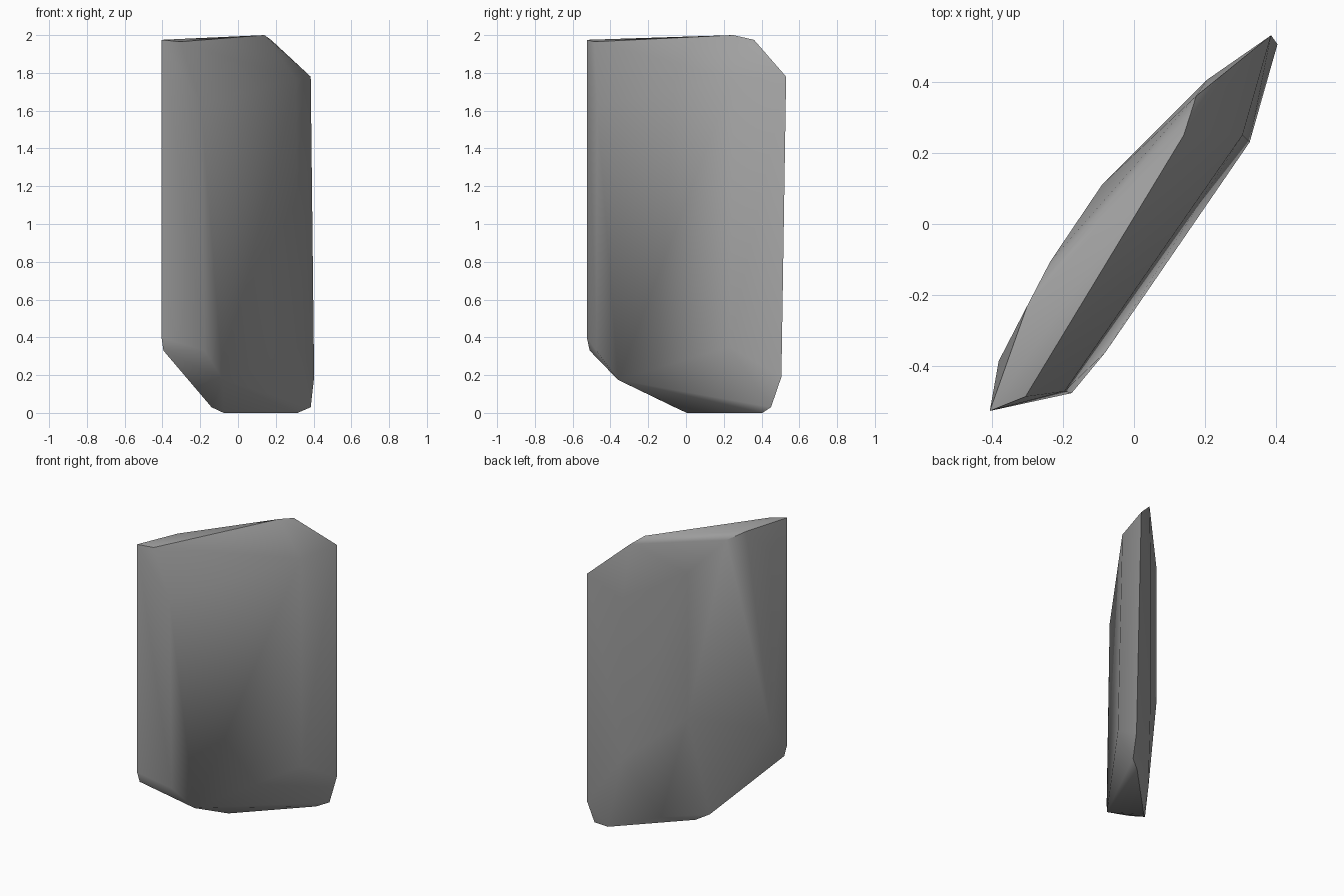
import bpy, bmesh, math

cube = bpy.data.objects.get("Cube")
if cube:
    bpy.data.objects.remove(cube, do_unlink=True)

# Stone colour
stone = bpy.data.materials.new("stone_grey")
stone.use_nodes = True
grey = (0.36, 0.36, 0.36, 1)
stone.diffuse_color = grey
stone.node_tree.nodes["Principled BSDF"].inputs["Base Color"].default_value = grey

# Top rim, running from the low corner to the high one
top_rim = [(-.405, -.525, 1.975), (-.305, -.485, 1.965), (.14, .25, 2),
           (.175, .36, 1.975), (-.235, -.105, 1.935), (-.3, -.23, 1.965)]

# Foot: flat base with chipped corners
foot = [(-.076, .004, 0), (.315, .405, 0), (.385, .45, .03),
        (-.14, -.06, .03), (-.08, -.36, .175), (-.395, -.51, .33), (.05, .2, .06)]

# Upright ridges: lower end, upper end
ridges = [((-.405, -.525, .4), (-.405, -.525, 1.975)),   # thin side
          ((-.175, -.475, .33), (-.195, -.47, 1.63)),    # front edge
          ((.325, .23, .35), (.305, .25, 1.77)),         # front far edge
          ((.403, .505, .19), (.385, .53, 1.78)),        # far side
          ((.205, .405, .5), (.205, .405, 1.6)),         # back bulge
          ((-.09, .11, .75), (-.09, .11, 1.75)),
          ((-.38, -.385, .55), (-.38, -.385, 1.8))]

# Wrap the ridges, rim and foot into one chipped slab
bm = bmesh.new()
for p in top_rim + foot + [end for ridge in ridges for end in ridge]:
    bm.verts.new(p)
bmesh.ops.remove_doubles(bm, verts=bm.verts, dist=0.001)
hull = bmesh.ops.convex_hull(bm, input=bm.verts)
loose = {v for v in hull["geom_interior"] + hull["geom_unused"]
         if isinstance(v, bmesh.types.BMVert) and not v.link_faces}
bmesh.ops.delete(bm, geom=list(loose), context='VERTS')
bmesh.ops.recalc_face_normals(bm, faces=bm.faces)

mesh = bpy.data.meshes.new("stone_slab")
bm.to_mesh(mesh)
bm.free()
mesh.materials.append(stone)
slab = bpy.data.objects.new("stone_slab", mesh)
bpy.context.collection.objects.link(slab)

# Soft faces with crisp chipped edges
bpy.ops.object.select_all(action='DESELECT')
slab.select_set(True)
bpy.context.view_layer.objects.active = slab
bpy.ops.object.shade_smooth_by_angle(angle=math.radians(42))
